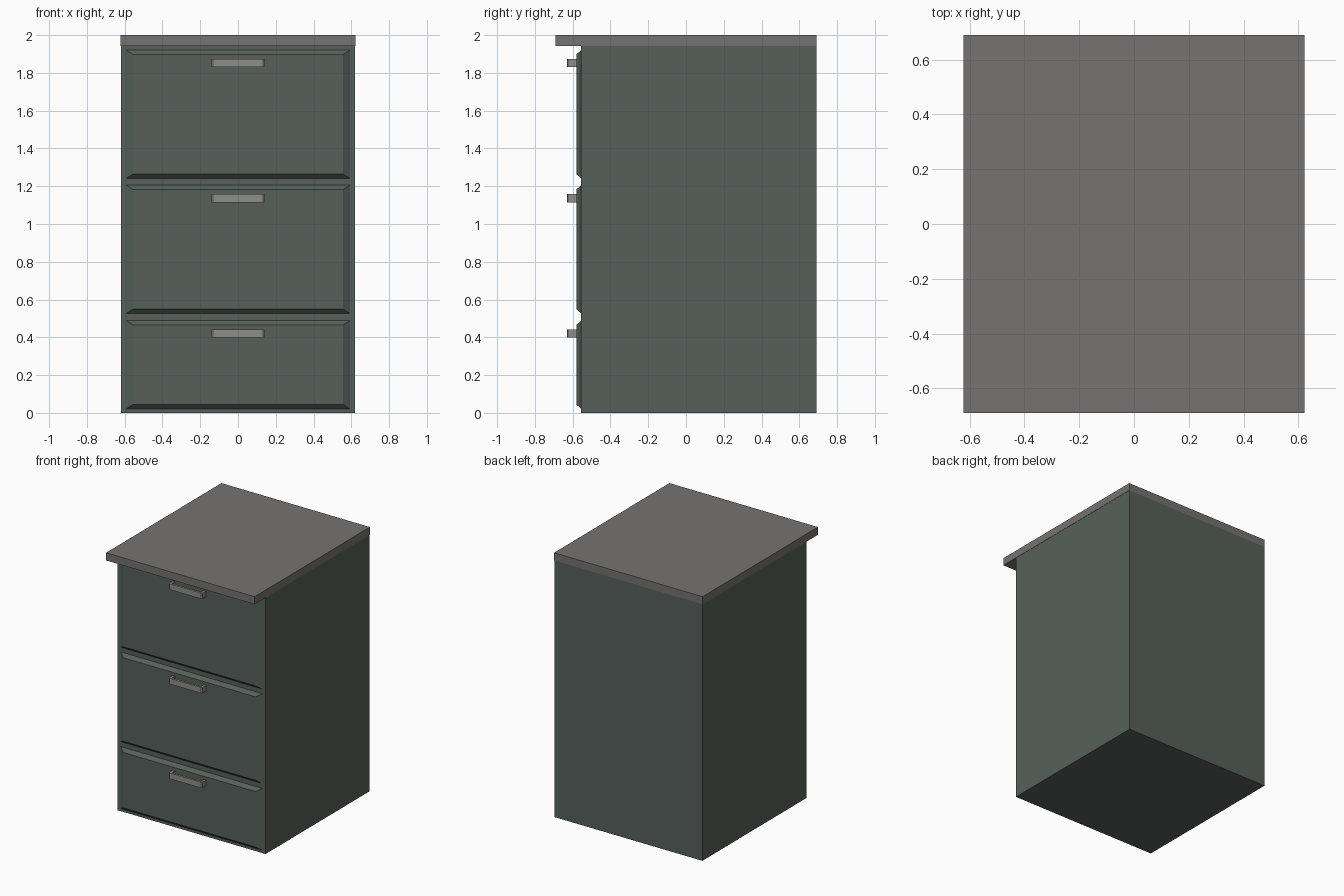
import bpy, bmesh

if "Cube" in bpy.data.objects:
    bpy.data.objects.remove(bpy.data.objects["Cube"])


def material(name, rgb):
    m = bpy.data.materials.new(name)
    m.diffuse_color = (*rgb, 1)
    m.use_nodes = True
    m.node_tree.nodes["Principled BSDF"].inputs["Base Color"].default_value = m.diffuse_color
    return m


GREEN = material("painted_green", (0.095, 0.118, 0.105))
STONE = material("worktop_grey", (0.18, 0.172, 0.165))
METAL = material("handle_metal", (0.27, 0.27, 0.26))


def loft(name, lower, upper, mat):
    """Closed solid between two matching point loops."""
    bm = bmesh.new()
    a = [bm.verts.new(p) for p in lower]
    b = [bm.verts.new(p) for p in upper]
    bm.faces.new(a[::-1])
    bm.faces.new(b)
    for i in range(len(a)):
        j = (i + 1) % len(a)
        bm.faces.new((a[i], a[j], b[j], b[i]))
    bmesh.ops.recalc_face_normals(bm, faces=bm.faces)
    me = bpy.data.meshes.new(name)
    bm.to_mesh(me)
    bm.free()
    me.materials.append(mat)
    ob = bpy.data.objects.new(name, me)
    bpy.context.collection.objects.link(ob)
    return ob


def box(name, x, y0, y1, z0, z1, mat):
    base = [(-x, y0), (x, y0), (x, y1), (-x, y1)]
    return loft(name, [(*p, z0) for p in base], [(*p, z1) for p in base], mat)


def front_rect(x, y, z0, z1):
    return [(-x, y, z0), (x, y, z0), (x, y, z1), (-x, y, z1)]


BODY_Y, FACE_Y, GRIP_Y = -0.555, -0.581, -0.631

# Carcass and overhanging worktop
box("cabinet_body", 0.62, BODY_Y, 0.69, 0, 1.942, GREEN)
box("worktop", 0.622, -0.69, 0.69, 1.942, 2.0, STONE)

# Chamfered drawer fronts, each with a bracket handle near its top
for label, z0, z1 in (("bottom", 0.021, 0.489), ("middle", 0.526, 1.206), ("top", 1.241, 1.921)):
    c = 0.024
    loft(label + "_drawer_front", front_rect(0.593, BODY_Y, z0, z1),
         front_rect(0.555, FACE_Y, z0 + c, z1 - c), GREEN)

    # U-shaped handle outline seen from above, extruded upward
    half = [(0.14, FACE_Y), (0.14, GRIP_Y + 0.006), (0.132, GRIP_Y)]
    inner = [(0.122, GRIP_Y + 0.016), (0.122, FACE_Y)]
    outline = ([(-x, y) for x, y in half] + half[::-1]
               + inner[::-1] + [(-x, y) for x, y in inner])
    loft(label + "_handle", [(*p, z1 - 0.091) for p in outline],
         [(*p, z1 - 0.047) for p in outline], METAL)
